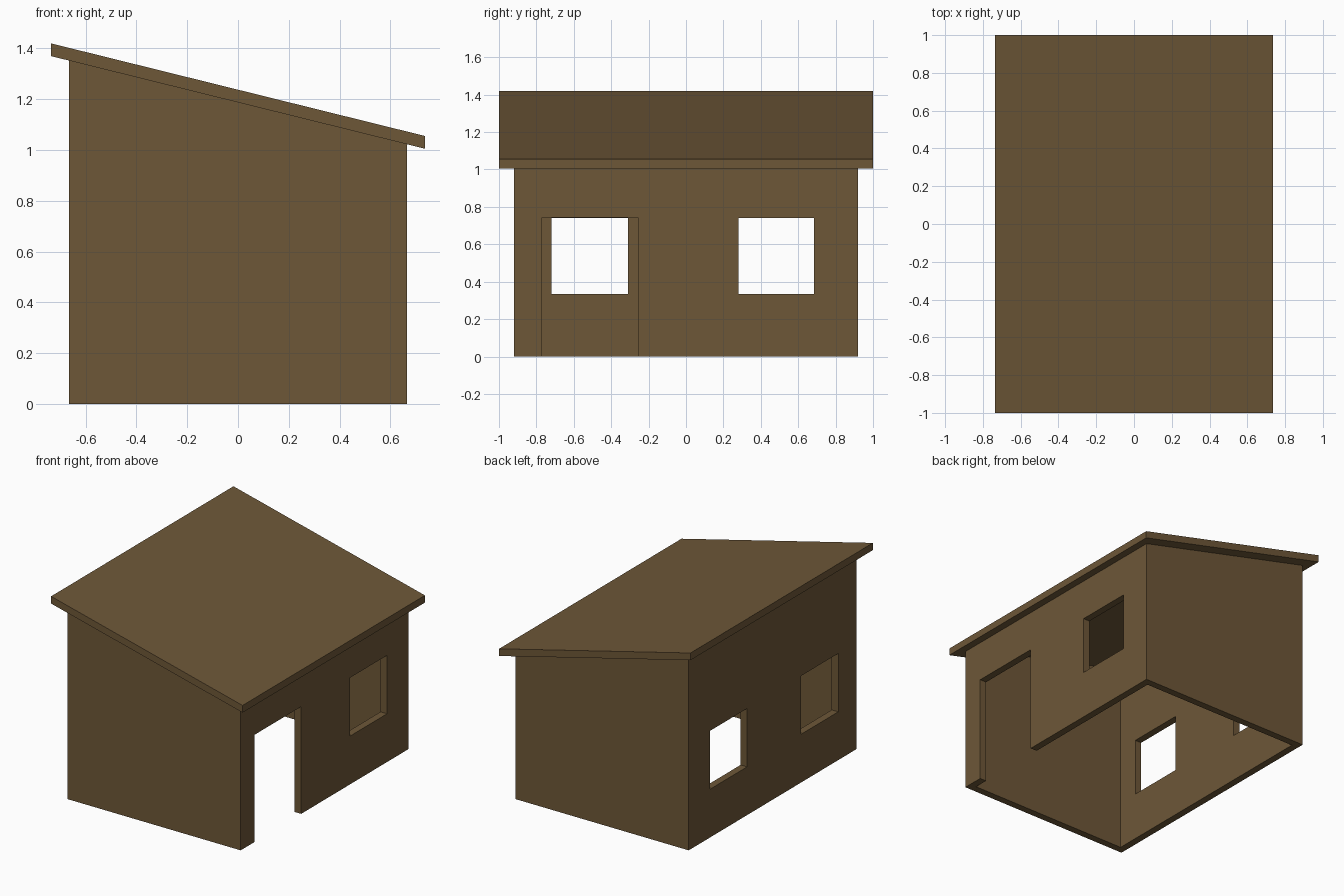
import bpy
import bmesh

if "Cube" in bpy.data.objects:
    bpy.data.objects.remove(bpy.data.objects["Cube"])

brown = bpy.data.materials.new("brown timber")
brown.diffuse_color = (0.155, 0.096, 0.039, 1)
brown.use_nodes = True
brown.node_tree.nodes["Principled BSDF"].inputs["Base Color"].default_value = brown.diffuse_color

SLOPE = -0.364 / 1.47  # roof fall per unit of x


def under(x):
    """Height of the roof underside at x."""
    return 1.187 + SLOPE * x


def prism(name, profile, y0, y1):
    """Extrude an x-z profile from y0 to y1."""
    bm = bmesh.new()
    face = bm.faces.new([bm.verts.new((x, y0, z)) for x, z in profile])
    out = bmesh.ops.extrude_face_region(bm, geom=[face])
    verts = [g for g in out["geom"] if isinstance(g, bmesh.types.BMVert)]
    bmesh.ops.translate(bm, vec=(0, y1 - y0, 0), verts=verts)
    bmesh.ops.recalc_face_normals(bm, faces=bm.faces)
    mesh = bpy.data.meshes.new(name)
    bm.to_mesh(mesh)
    bm.free()
    mesh.materials.append(brown)
    obj = bpy.data.objects.new(name, mesh)
    bpy.context.collection.objects.link(obj)
    return obj


def box(name, x0, x1, y0, y1, z0, z1):
    return prism(name, [(x0, z0), (x1, z0), (x1, z1), (x0, z1)], y0, y1)


W, D, T = 0.665, 0.92, 0.05

# walls: solid shed body following the roof slope
walls = prism("walls", [(-W, 0), (W, 0), (W, under(W)), (-W, under(-W))], -D, D)

# cutters: hollow room, doorway, and windows
cutters = [
    box("room_cutter", -W + T, W - T, -D + T, D - T, -0.5, 2),
    box("door_cutter", 0.5, 0.8, -0.77, -0.257, -0.5, 0.744),
    box("rear_windows_cutter", -0.8, 0.8, 0.28, 0.685, 0.335, 0.74),
    box("left_window_cutter", -0.8, -0.5, -0.72, -0.31, 0.335, 0.74),
]
for c in cutters:
    c.hide_render = True
    mod = walls.modifiers.new(c.name, "BOOLEAN")
    mod.operation = "DIFFERENCE"
    mod.solver = "EXACT"
    mod.object = c

# bake the cuts and drop the cutters
bpy.context.view_layer.update()
deps = bpy.context.evaluated_depsgraph_get()
baked = bpy.data.meshes.new_from_object(walls.evaluated_get(deps))
walls.modifiers.clear()
walls.data = baked
for c in cutters:
    bpy.data.objects.remove(c)

# roof: sloping slab with plumb-cut ends
R, H = 0.735, 0.05
prism("roof", [(-R, under(-R)), (R, under(R)), (R, under(R) + H), (-R, under(-R) + H)], -1, 1)
